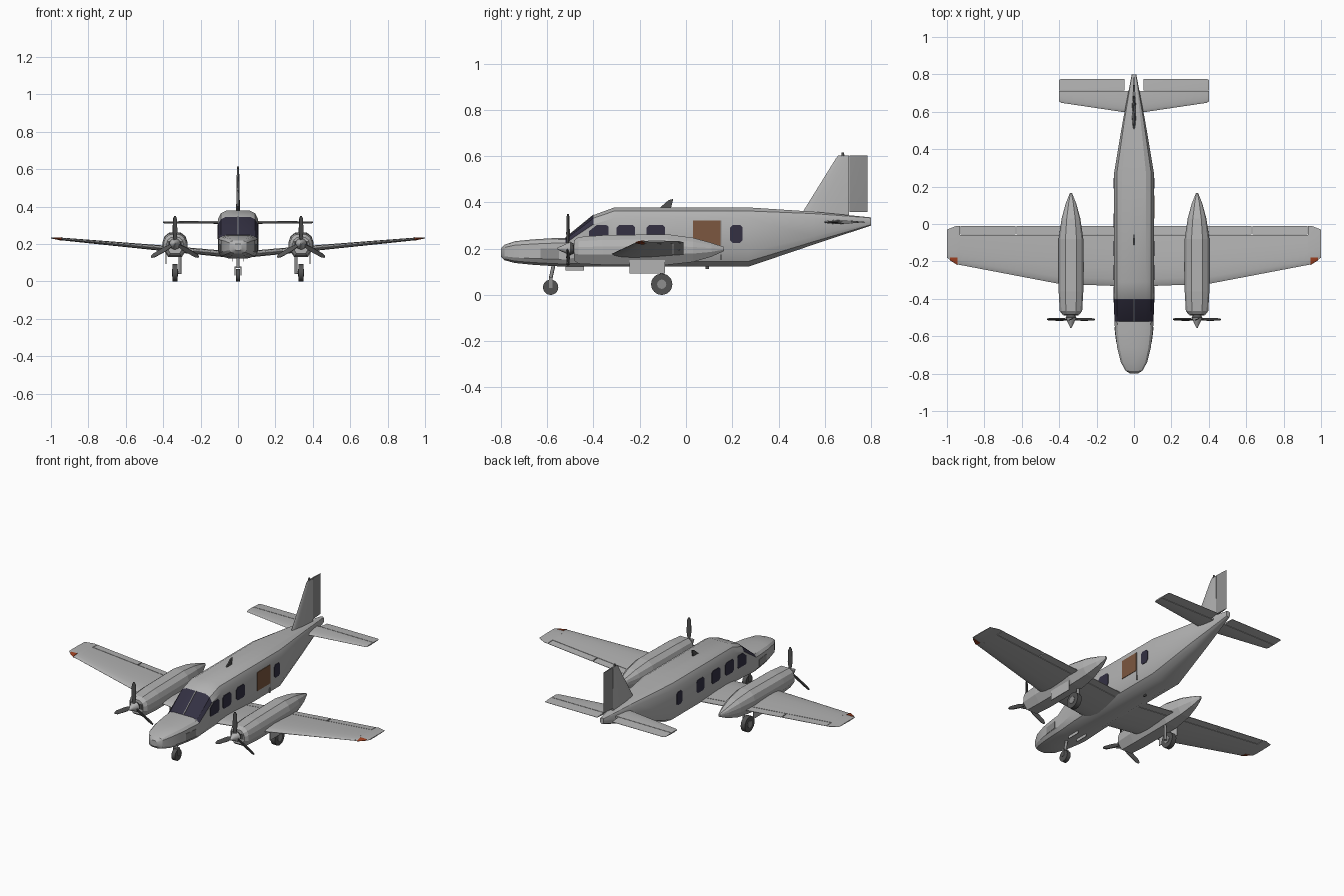
import bpy, bmesh, math
from mathutils import Matrix, Vector

if "Cube" in bpy.data.objects:
    bpy.data.objects.remove(bpy.data.objects["Cube"])


def material(name, rgb):
    m = bpy.data.materials.new(name)
    m.diffuse_color = (*rgb, 1)
    m.use_nodes = True
    m.node_tree.nodes["Principled BSDF"].inputs["Base Color"].default_value = m.diffuse_color
    return m


PAINT = material("light grey paint", (0.45, 0.45, 0.45))
PANEL = material("mid grey panel", (0.27, 0.27, 0.27))
RUBBER = material("dark grey", (0.085, 0.085, 0.085))
GLASS = material("tinted glass", (0.033, 0.03, 0.055))
CABIN = material("brown cabin", (0.2, 0.096, 0.05))
LAMP = material("orange lamp", (0.36, 0.055, 0.016))


def finish(name, bm, mats, smooth=None):
    bmesh.ops.recalc_face_normals(bm, faces=bm.faces[:])
    me = bpy.data.meshes.new(name)
    bm.to_mesh(me)
    bm.free()
    for m in mats:
        me.materials.append(m)
    ob = bpy.data.objects.new(name, me)
    bpy.context.collection.objects.link(ob)
    if smooth:
        bpy.ops.object.select_all(action='DESELECT')
        ob.select_set(True)
        bpy.context.view_layer.objects.active = ob
        bpy.ops.object.shade_smooth_by_angle(angle=math.radians(smooth))
    return ob


def loft(name, rings, mats, smooth=None, rule=None):
    """Skin a list of equal-length rings and cap both ends."""
    bm = bmesh.new()
    vr = [[bm.verts.new(p) for p in r] for r in rings]
    n = len(rings[0])
    for a, b in zip(vr, vr[1:]):
        for i in range(n):
            j = (i + 1) % n
            bm.faces.new((a[i], a[j], b[j], b[i]))
    bm.faces.new(vr[0])
    bm.faces.new(vr[-1])
    if rule:
        for f in bm.faces:
            f.material_index = rule(f)
    return finish(name, bm, mats, smooth)


def box(name, x, y, z, mat):
    return loft(name, [[(x[0], b, c), (x[1], b, c), (x[1], b, d), (x[0], b, d)]
                       for b in y for c, d in [z]], [mat])


def tube(name, p, q, r1, r2, mat, seg=16, smooth=40):
    p, q = Vector(p), Vector(q)
    bm = bmesh.new()
    rot = (q - p).to_track_quat('Z', 'Y').to_matrix().to_4x4()
    bmesh.ops.create_cone(bm, cap_ends=True, segments=seg, radius1=r1, radius2=r2,
                          depth=(q - p).length,
                          matrix=Matrix.Translation((p + q) / 2) @ rot)
    return finish(name, bm, [mat], smooth)


def side_plate(name, outline, x, mat):
    """Thin plate lying against the cabin side; outline is (y, z)."""
    return loft(name, [[(x + d, y, z) for y, z in outline] for d in (-0.003, 0.003)], [mat])


def body_rings(stations, half, cx=0):
    """Rings along y from (y, top, bottom, half width) and a half section."""
    sec = half + [(-u, v) for u, v in reversed(half) if u > 0]
    return [[(cx + u * w, y, b + v * (t - b)) for u, v in sec] for y, t, b, w in stations]


def table(rows, s):
    """Linear interpolation in rows keyed on their first value."""
    for a, b in zip(rows, rows[1:]):
        if s <= b[0] + 1e-6:
            k = (s - a[0]) / (b[0] - a[0])
            return [p + (q - p) * k for p, q in zip(a, b)][1:]


SHAPE = [(0, 0.05), (0.03, 0.42), (0.12, 0.78), (0.3, 1), (0.65, 0.7), (1, 0.1)]


def foil(rows, spans, y0=-9, y1=9, side=1, upright=False, fat=1, grow=0):
    """Airfoil rings at each span, trimmed to y0..y1."""
    rings = []
    for s in spans:
        le, te, mid, th = table(rows, s)
        le -= grow
        a, b = max(le, y0), min(te, y1)
        ys = [a + (b - a) * u for u in (0, 0.04, 0.14, 0.35, 0.7, 1)]
        up = [(y, fat * th / 2 * table(SHAPE, (y - le) / (te - le))[0]) for y in ys]
        loop = up + [(y, -h) for y, h in reversed(up)]
        rings.append([(h, y, s) if upright else (side * s, y, mid + h) for y, h in loop])
    return rings


# Fuselage with the windscreen set in its sloping upper faces
half = [(0, 1), (0.6, 1), (0.86, 0.94), (1, 0.82), (1, 0.25), (0.85, 0.09), (0.45, 0), (0, 0)]
hull = [(-0.8, 0.2, 0.165, 0.02), (-0.785, 0.217, 0.15, 0.045), (-0.74, 0.232, 0.138, 0.07),
        (-0.66, 0.24, 0.13, 0.09), (-0.58, 0.245, 0.125, 0.1), (-0.52, 0.247, 0.122, 0.105),
        (-0.4, 0.345, 0.122, 0.107), (-0.31, 0.378, 0.122, 0.107), (0.27, 0.378, 0.122, 0.107),
        (0.55, 0.36, 0.217, 0.06), (0.8, 0.335, 0.3, 0.012)]


def is_glass(f):
    c = f.calc_center_median()
    f.normal_update()
    return int(-0.5 < c.y < -0.42 and c.z > 0.25)


loft("fuselage", body_rings(hull, half), [PAINT, GLASS], 28, is_glass)
loft("windscreen_pillar", [[(-0.003, y, z), (0.003, y, z), (0.003, y, z + 0.005), (-0.003, y, z + 0.005)]
                           for y, z in ((-0.52, 0.245), (-0.4, 0.343))], [PANEL])


# Cabin windows, doors and nose hatches
def rounded(y0, y1, z0, z1, c=0.012):
    return [(y0 + c, z0), (y1 - c, z0), (y1, z0 + c), (y1, z1 - c),
            (y1 - c, z1), (y0 + c, z1), (y0, z1 - c), (y0, z0 + c)]


for s, tag in ((1, "right"), (-1, "left")):
    x = s * 0.107
    side_plate("cockpit_window_" + tag, [(-0.42, 0.232), (-0.412, 0.225), (-0.345, 0.225), (-0.335, 0.235),
               (-0.335, 0.295), (-0.345, 0.303), (-0.385, 0.303), (-0.42, 0.275)], x, GLASS)
    panes = [(-0.3, -0.22), (-0.17, -0.09), (0.19, 0.245)] + ([(-0.02, 0.055)] if s < 0 else [])
    for a, b in panes:
        side_plate("cabin_window_" + tag, rounded(a, b, 0.225, 0.303), x, GLASS)
    loft("nose_hatch_" + tag, [[(s * (w + d), y, z) for y, w, z in
         ((-0.63, 0.095, 0.157), (-0.55, 0.104, 0.157), (-0.55, 0.104, 0.2), (-0.63, 0.095, 0.2))]
        for d in (-0.006, 0.001)], [PANEL])
side_plate("cabin_door_opening", [(0.03, 0.21), (0.15, 0.21), (0.15, 0.322), (0.03, 0.322)], 0.107, CABIN)
side_plate("cabin_door_seam", [(0.15, 0.15), (0.153, 0.15), (0.153, 0.322), (0.15, 0.322)], 0.106, PANEL)

# Flying surfaces: rows of (span, leading y, trailing y, height, thickness)
wing = [(0, -0.335, -0.01, 0.14, 0.036), (0.4, -0.32, -0.01, 0.177, 0.03),
        (0.95, -0.215, -0.01, 0.227, 0.015), (1, -0.18, -0.03, 0.232, 0.006)]
stab = [(0, 0.59, 0.775, 0.315, 0.018), (0.39, 0.648, 0.775, 0.315, 0.012), (0.4, 0.655, 0.77, 0.315, 0.008)]
fin = [(0.33, 0.487, 0.785, 0, 0.024), (0.59, 0.648, 0.785, 0, 0.013), (0.602, 0.658, 0.785, 0, 0.009)]
for s, tag in ((1, "right"), (-1, "left")):
    loft("wing_" + tag, foil(wing, (0, 0.4, 0.93), y1=-0.058, side=s), [PAINT], 30)
    loft("wing_tip_" + tag, foil(wing, (0.93, 0.95, 0.98, 1), side=s), [PAINT], 30)
    for a, b in ((0.08, 0.387), (0.393, 0.627), (0.633, 0.927)):
        loft("wing_flap_" + tag, foil(wing, (a, b), y0=-0.055, side=s), [PAINT], 30)
    loft("tip_lamp_" + tag, foil(wing, (0.945, 0.985), y1=-0.18, side=s, fat=1.4, grow=0.003), [LAMP])
    loft("tailplane_" + tag, foil(stab, (0, 0.39, 0.4), y1=0.711, side=s), [PAINT], 30)
    loft("elevator_" + tag, foil(stab, (0.05, 0.39, 0.4), y0=0.714, side=s), [PAINT], 30)
loft("fin", foil(fin, (0.33, 0.59, 0.602), y1=0.704, upright=True), [PAINT], 30)
loft("rudder", foil(fin, (0.358, 0.59, 0.602), y0=0.706, upright=True), [PANEL], 30)
tube("fin_beacon", (0, 0.678, 0.6), (0, 0.678, 0.615), 0.007, 0.005, RUBBER, 10)

# Engine nacelles, propellers and main gear
pod = [(-0.485, 0.235, 0.15, 0.045), (-0.465, 0.25, 0.135, 0.06), (-0.36, 0.258, 0.13, 0.066),
       (-0.08, 0.262, 0.13, 0.066), (0.03, 0.247, 0.142, 0.05), (0.11, 0.225, 0.165, 0.028),
       (0.165, 0.207, 0.19, 0.006)]
pod_half = [(0.45, 1), (0.85, 0.84), (1, 0.62), (1, 0.35), (0.55, 0)]
blade = [(-0.006, 0.01), (0.006, 0.01), (0.013, 0.06), (0.011, 0.13), (0.004, 0.147),
         (-0.004, 0.147), (-0.011, 0.13), (-0.013, 0.06)]
for s, tag in ((1, "right"), (-1, "left")):
    cx = s * 0.337
    loft("nacelle_" + tag, body_rings(pod, pod_half, cx), [PAINT])
    for k in (-1, 1):
        x = cx + k * 0.03
        box("air_intake_" + tag, (x - 0.01, x + 0.01), (-0.488, -0.483), (0.185, 0.215), RUBBER)
    tube("spinner_" + tag, (cx, -0.5, 0.2), (cx, -0.555, 0.2), 0.03, 0.004, PAINT, 14)
    tube("propeller_hub_" + tag, (cx, -0.48, 0.2), (cx, -0.5, 0.2), 0.02, 0.028, RUBBER, 14)
    for k in range(3):
        turn = Matrix.Translation((cx, -0.51, 0.203)) @ Matrix.Rotation(math.tau * k / 3, 4, 'Y') \
            @ Matrix.Rotation(math.radians(25), 4, 'Z')
        loft("propeller_blade_" + tag, [[turn @ Vector((c, d, r)) for c, r in blade]
                                        for d in (-0.0025, 0.0025)], [RUBBER])
    tube("main_tyre_" + tag, (cx - 0.014, -0.105, 0.046), (cx + 0.014, -0.105, 0.046), 0.046, 0.046, RUBBER, 24)
    tube("main_wheel_hub_" + tag, (cx - 0.017, -0.105, 0.046), (cx + 0.017, -0.105, 0.046), 0.02, 0.02, PANEL)
    tube("main_strut_" + tag, (s * 0.311, -0.105, 0.04), (s * 0.311, -0.105, 0.16), 0.008, 0.008, PANEL, 10)
    tube("main_axle_" + tag, (s * 0.308, -0.105, 0.046), (cx, -0.105, 0.046), 0.006, 0.006, PANEL, 10)
    x = s * 0.385
    box("main_gear_door_" + tag, (x - 0.002, x + 0.002), (-0.245, -0.09), (0.092, 0.165), PAINT)
    x = s * 0.028
    box("nose_gear_door_" + tag, (x - 0.002, x + 0.002), (-0.52, -0.44), (0.105, 0.13), PAINT)
    x = s * 0.016
    box("nose_fork_" + tag, (x - 0.002, x + 0.002), (-0.592, -0.578), (0.03, 0.075), PANEL)

# Nose gear and aerials
tube("nose_tyre", (-0.012, -0.585, 0.033), (0.012, -0.585, 0.033), 0.033, 0.033, RUBBER, 24)
box("nose_fork_crown", (-0.018, 0.018), (-0.592, -0.578), (0.07, 0.078), PANEL)
tube("nose_strut", (0, -0.585, 0.072), (0, -0.57, 0.14), 0.008, 0.008, PANEL, 10)
loft("roof_aerial", [[(x, y, z) for y, z in ((-0.115, 0.375), (-0.065, 0.375), (-0.055, 0.415), (-0.075, 0.41))]
                     for x in (-0.004, 0.004)], [RUBBER])
box("belly_aerial", (-0.004, 0.004), (0.085, 0.1), (0.112, 0.125), RUBBER)
